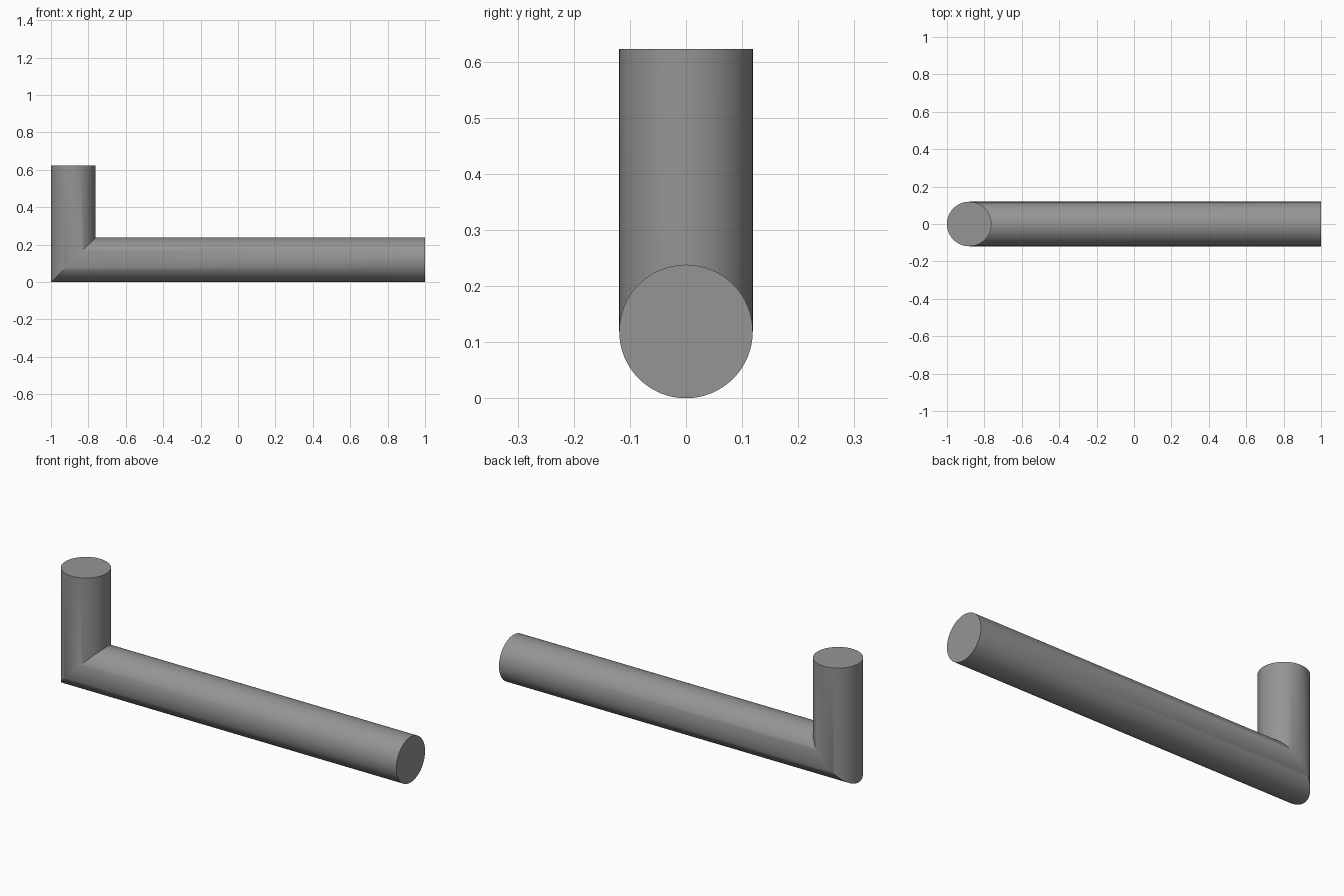
import bpy, bmesh, math

if "Cube" in bpy.data.objects:
    bpy.data.objects.remove(bpy.data.objects["Cube"])

R = 0.119          # tube radius
TOP = 0.622        # height of the upright
SIDES = 64
AXIS_X = -1 + R    # upright centre line

grey = bpy.data.materials.new("grey")
grey.diffuse_color = (0.3, 0.3, 0.3, 1)
grey.use_nodes = True
grey.node_tree.nodes["Principled BSDF"].inputs["Base Color"].default_value = grey.diffuse_color

bm = bmesh.new()


def ring(place):
    """One loop of the tube; place maps a unit-circle offset to a point."""
    pts = []
    for i in range(SIDES):
        a = 2 * math.pi * i / SIDES
        pts.append(bm.verts.new(place(R * math.cos(a), R * math.sin(a))))
    return pts


# Upright end, 45 degree mitre, far end of the long arm
rings = [
    ring(lambda c, s: (AXIS_X + c, s, TOP)),
    ring(lambda c, s: (AXIS_X + c, s, R + c)),
    ring(lambda c, s: (1, s, R + c)),
]

# Tube walls
for a, b in zip(rings, rings[1:]):
    for i in range(SIDES):
        j = (i + 1) % SIDES
        bm.faces.new((a[i], a[j], b[j], b[i]))

# Flat end caps
bm.faces.new(rings[0])
bm.faces.new(rings[-1])
bmesh.ops.recalc_face_normals(bm, faces=bm.faces)

mesh = bpy.data.meshes.new("elbow_bar")
bm.to_mesh(mesh)
bm.free()
mesh.materials.append(grey)

bar = bpy.data.objects.new("elbow_bar", mesh)
bpy.context.collection.objects.link(bar)
bpy.context.view_layer.objects.active = bar
bar.select_set(True)
bpy.ops.object.shade_smooth_by_angle(angle=math.radians(30))
